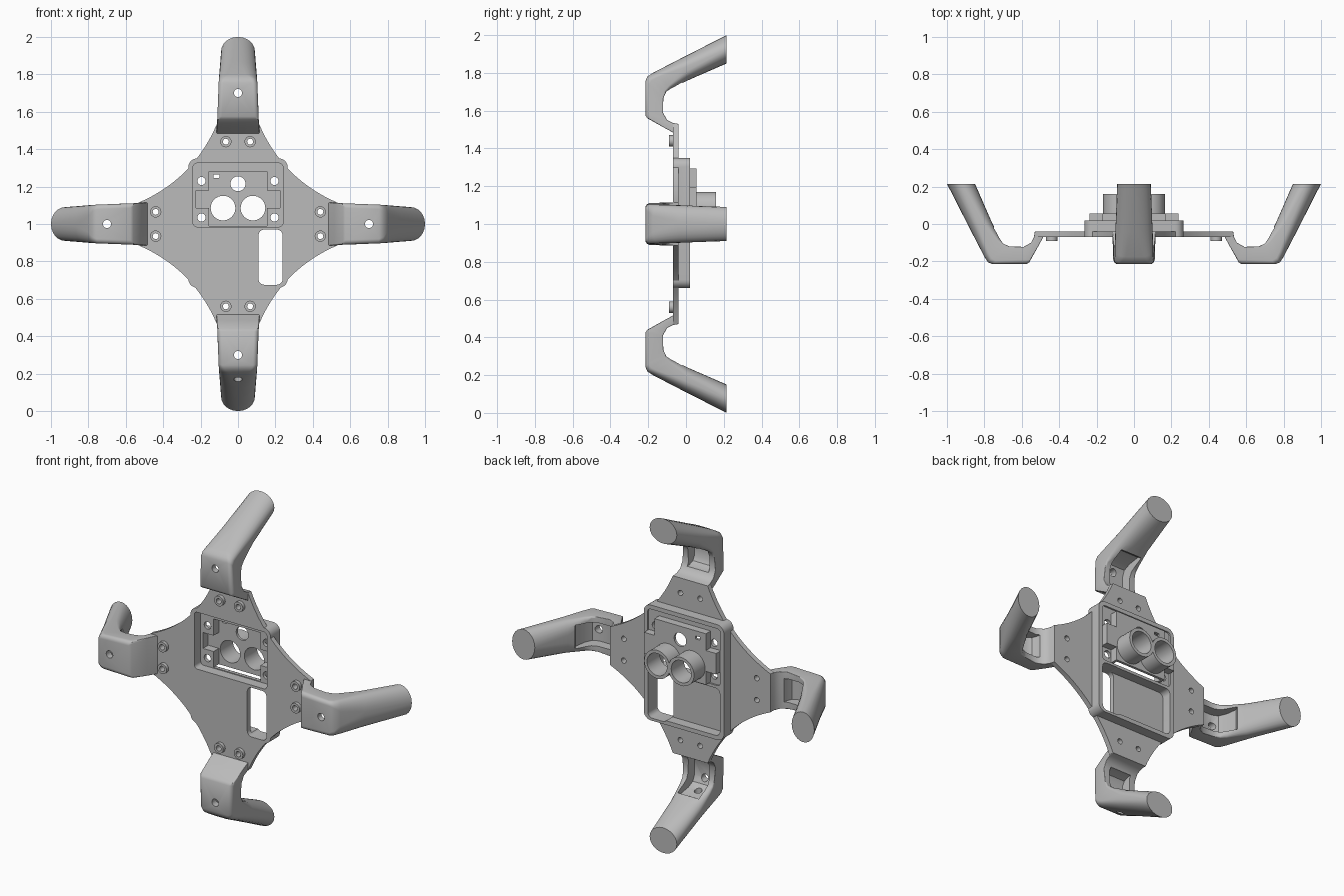
import bpy, bmesh, math
from mathutils import Matrix, Vector

if "Cube" in bpy.data.objects:
    bpy.data.objects.remove(bpy.data.objects["Cube"], do_unlink=True)

grey = bpy.data.materials.new("plain grey")
grey.use_nodes = True
COLOUR = (0.5, 0.5, 0.5, 1)
grey.diffuse_color = COLOUR
grey.node_tree.nodes["Principled BSDF"].inputs["Base Color"].default_value = COLOUR


def skin(name, rings):
    """Closed solid skinned through rings of equal point count."""
    bm = bmesh.new()
    loops = [[bm.verts.new(p) for p in ring] for ring in rings]
    n = len(loops[0])
    for a, b in zip(loops, loops[1:]):
        for i in range(n):
            j = (i + 1) % n
            bm.faces.new((a[i], a[j], b[j], b[i]))
    bm.faces.new(loops[0])
    bm.faces.new(loops[-1])
    bmesh.ops.recalc_face_normals(bm, faces=bm.faces)
    mesh = bpy.data.meshes.new(name)
    bm.to_mesh(mesh)
    bm.free()
    mesh.materials.append(grey)
    ob = bpy.data.objects.new(name, mesh)
    bpy.context.collection.objects.link(ob)
    return ob


def prism(name, outline, y0, y1):
    """Extrude an (x, z) outline from y0 to y1."""
    return skin(name, [[(x, y, z) for x, z in outline] for y in (y0, y1)])


def circle(x, z, r, n=32):
    return [(x + r * math.cos(math.tau * i / n), z + r * math.sin(math.tau * i / n))
            for i in range(n)]


def rounded(x0, x1, z0, z1, r, steps=6):
    pts = []
    for k, (x, z) in enumerate([(x1 - r, z1 - r), (x0 + r, z1 - r), (x0 + r, z0 + r), (x1 - r, z0 + r)]):
        for i in range(steps + 1):
            a = math.pi / 2 * (k + i / steps)
            pts.append((x + r * math.cos(a), z + r * math.sin(a)))
    return pts


def combine(target, tool, operation="DIFFERENCE"):
    mod = target.modifiers.new(operation, "BOOLEAN")
    mod.object, mod.operation, mod.solver = tool, operation, "EXACT"
    bpy.context.view_layer.objects.active = target
    bpy.ops.object.modifier_apply(modifier=mod.name)
    bpy.data.objects.remove(tool, do_unlink=True)


def cut(target, outline, y0, y1):
    combine(target, prism("cutter", outline, y0, y1))


def add(target, outline, y0, y1):
    combine(target, prism("addition", outline, y0, y1), "UNION")


def smooth(ob):
    bpy.ops.object.select_all(action="DESELECT")
    ob.select_set(True)
    bpy.context.view_layer.objects.active = ob
    bpy.ops.object.shade_smooth_by_angle(angle=math.radians(35))


def quarter_turn(k):
    return Matrix.Translation((0, 0, 1)) @ Matrix.Rotation(-k * math.pi / 2, 4, "Y")


def cross(side, top, arm, low, high):
    """Plus-like outline with notched corners around the sensor screws."""
    half = [(side, 0.99), (side, low), (arm, low), (arm, high), (side, high), (side, top)]
    return half + [(-x, z) for x, z in reversed(half)]


# Star plate: four concave edges between the arm roots
star = []
for k in range(4):
    turn = Matrix.Rotation(k * math.pi / 2, 2)
    for i in range(17):
        t = i / 16
        a, b, c = (1 - t) ** 2, 2 * t * (1 - t), t * t
        p = turn @ Vector((a * 0.53 + b * 0.24 + c * 0.115, a * 0.115 + b * 0.24 + c * 0.53))
        star.append((p.x, p.y + 1))
body = prism("body_plate", star, -0.07, -0.04)

# Box frame and raised sensor housing on the back
add(body, rounded(-0.265, 0.265, 0.66, 1.35, 0.045), -0.07, 0.02)
cut(body, rounded(-0.24, 0.24, 0.985, 1.325, 0.02), 0.01, 0.1)
add(body, cross(0.17, 1.295, 0.238, 1.07, 1.195), 0.0, 0.055)
for x in (-0.08, 0.08):
    add(body, circle(x, 1.085, 0.085), 0.005, 0.16)

# Front pocket, deeper inner pocket, rear recess and cable slot
cut(body, rounded(-0.24, 0.24, 0.985, 1.325, 0.02), -0.1, -0.01)
cut(body, cross(0.155, 1.28, 0.225, 1.085, 1.18), -0.1, 0.04)
cut(body, rounded(-0.238, 0.238, 0.685, 0.968, 0.03), -0.04, 0.1)
cut(body, rounded(0.11, 0.238, 0.675, 0.97, 0.03), -0.1, 0.1)

# Sensor openings
for x in (-0.08, 0.08):
    cut(body, circle(x, 1.085, 0.066), -0.1, 0.2)
cut(body, circle(0, 1.215, 0.04), -0.1, 0.2)
cut(body, rounded(-0.132, -0.1, 1.246, 1.264, 0.003, 2), -0.1, 0.2)
for x in (-0.195, 0.195):
    for z in (1.035, 1.23):
        cut(body, circle(x, z, 0.022, 20), -0.1, 0.2)

# Screw collars at each arm root
for k in range(4):
    for w in (-0.065, 0.065):
        p = quarter_turn(k) @ Vector((0.44, 0, w))
        add(body, circle(p.x, p.z, 0.03, 24), -0.09, -0.06)
        cut(body, circle(p.x, p.z, 0.016, 16), -0.2, 0.1)
smooth(body)


def arm_ring(front, back, w, front_r, back_r, steps=6):
    """Rounded section spanning front to back in (radius, y) and +-w in width."""
    f, b = Vector(front), Vector(back)
    depth = (b - f).length
    pts = []
    for k, (sw, at_back) in enumerate([(1, 1), (-1, 1), (-1, 0), (1, 0)]):
        rw, rd = back_r if at_back else front_r
        for i in range(steps + 1):
            a = math.pi / 2 * (k + i / steps)
            across = sw * (w - rw) + rw * math.cos(a)
            d = (depth - rd if at_back else rd) + rd * math.sin(a)
            p = f.lerp(b, d / depth)
            pts.append((p.x, p.y, across))
    return pts


# Arm sections from plate root, round the bend, to the oval foot
TINY = (0.003, 0.003)
SOFT = (0.025, 0.025)
SECTIONS = [
    ((0.485, -0.07), (0.53, -0.04), 0.115, TINY, TINY),
    ((0.515, -0.125), (0.535, -0.07), 0.113, TINY, TINY),
    ((0.56, -0.205), (0.55, -0.1), 0.111, (0.015, 0.015), TINY),
    ((0.575, -0.215), (0.59, -0.122), 0.11, SOFT, TINY),
    ((0.755, -0.215), (0.665, -0.12), 0.104, SOFT, TINY),
    ((0.78, -0.205), (0.70, -0.105), 0.103, (0.035, 0.03), (0.01, 0.01)),
    ((0.80, -0.175), (0.72, -0.075), 0.102, (0.06, 0.035), (0.03, 0.02)),
    ((0.87, -0.04), (0.765, 0.02), 0.098, (0.085, 0.05), (0.075, 0.045)),
    ((1.0, 0.215), (0.85, 0.215), 0.09, (0.09, 0.075), (0.09, 0.075)),
]
CHANNEL = [(0.565, 0.03), (0.572, -0.13), (0.585, -0.165), (0.61, -0.18), (0.70, -0.18),
           (0.735, -0.165), (0.755, -0.12), (0.765, -0.05), (0.72, 0.03)]

for k, name in enumerate(["left_arm", "top_arm", "right_arm", "bottom_arm"]):
    arm = skin(name, [arm_ring(*s) for s in SECTIONS])
    # Open channel between two side ribs, with a screw hole in its floor
    combine(arm, skin("cutter", [[(r, y, w) for r, y in CHANNEL] for w in (-0.07, 0.07)]))
    cut(arm, circle(0.7, 0, 0.022, 20), -0.3, 0)
    if name == "bottom_arm":
        # Cable hole running outward through the lower leg
        hole = [[(r, y - 0.115, w) for y, w in circle(0, 0, 0.022, 20)] for r in (0.72, 0.95)]
        combine(arm, skin("cutter", hole))
    arm.data.transform(quarter_turn(k))
    smooth(arm)
